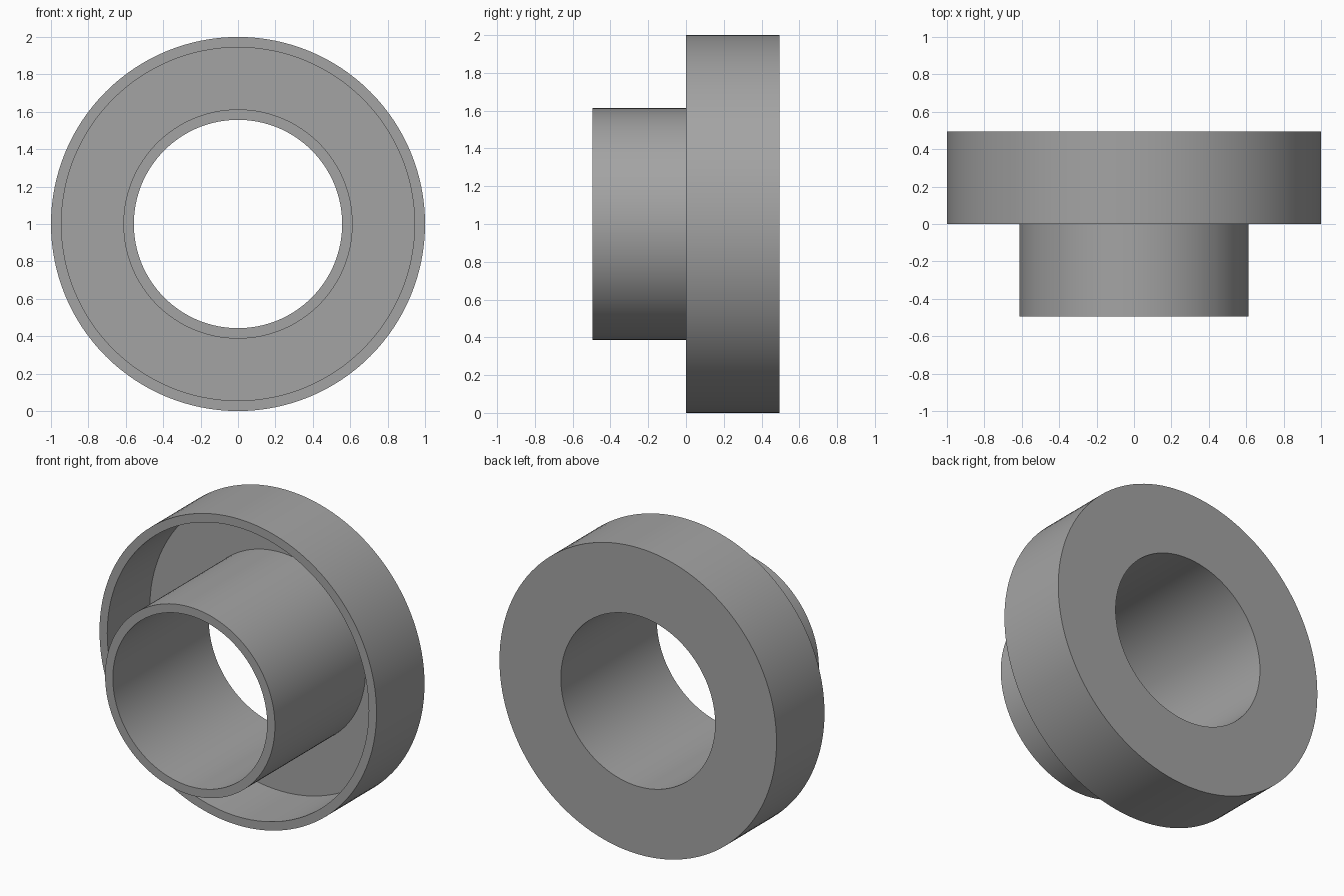
import bpy, bmesh, math

if "Cube" in bpy.data.objects:
    bpy.data.objects.remove(bpy.data.objects["Cube"])

SEGMENTS = 128
R_OUTER, R_RECESS, R_HUB, R_BORE = 1.0, 0.944, 0.613, 0.557
Y_HUB, Y_RIM, Y_FLOOR, Y_BACK = -0.495, 0.0, 0.439, 0.495

grey = bpy.data.materials.new("plain grey")
grey.diffuse_color = (0.37, 0.37, 0.37, 1)
grey.use_nodes = True
grey.node_tree.nodes["Principled BSDF"].inputs["Base Color"].default_value = grey.diffuse_color


def lathe(name, profile):
    """Turn a closed (radius, y) profile around the y axis."""
    bm = bmesh.new()
    rings = []
    for i in range(SEGMENTS):
        a = 2 * math.pi * i / SEGMENTS
        rings.append([bm.verts.new((r * math.sin(a), y, 1 + r * math.cos(a)))
                      for r, y in profile])
    n = len(profile)
    for i in range(SEGMENTS):
        p, q = rings[i], rings[(i + 1) % SEGMENTS]
        for j in range(n):
            k = (j + 1) % n
            bm.faces.new((p[j], p[k], q[k], q[j]))
    bmesh.ops.recalc_face_normals(bm, faces=bm.faces)
    mesh = bpy.data.meshes.new(name)
    bm.to_mesh(mesh)
    bm.free()
    mesh.materials.append(grey)
    obj = bpy.data.objects.new(name, mesh)
    bpy.context.collection.objects.link(obj)
    bpy.context.view_layer.objects.active = obj
    obj.select_set(True)
    bpy.ops.object.shade_smooth_by_angle(angle=math.radians(30))
    obj.select_set(False)
    return obj


# Flanged bushing: thin hub tube, back plate and outer rim in one shell
lathe("flanged_bushing", [
    (R_BORE, Y_HUB), (R_HUB, Y_HUB),          # hub front edge
    (R_HUB, Y_FLOOR), (R_RECESS, Y_FLOOR),    # recess floor
    (R_RECESS, Y_RIM), (R_OUTER, Y_RIM),      # rim front edge
    (R_OUTER, Y_BACK), (R_BORE, Y_BACK),      # back plate
])
